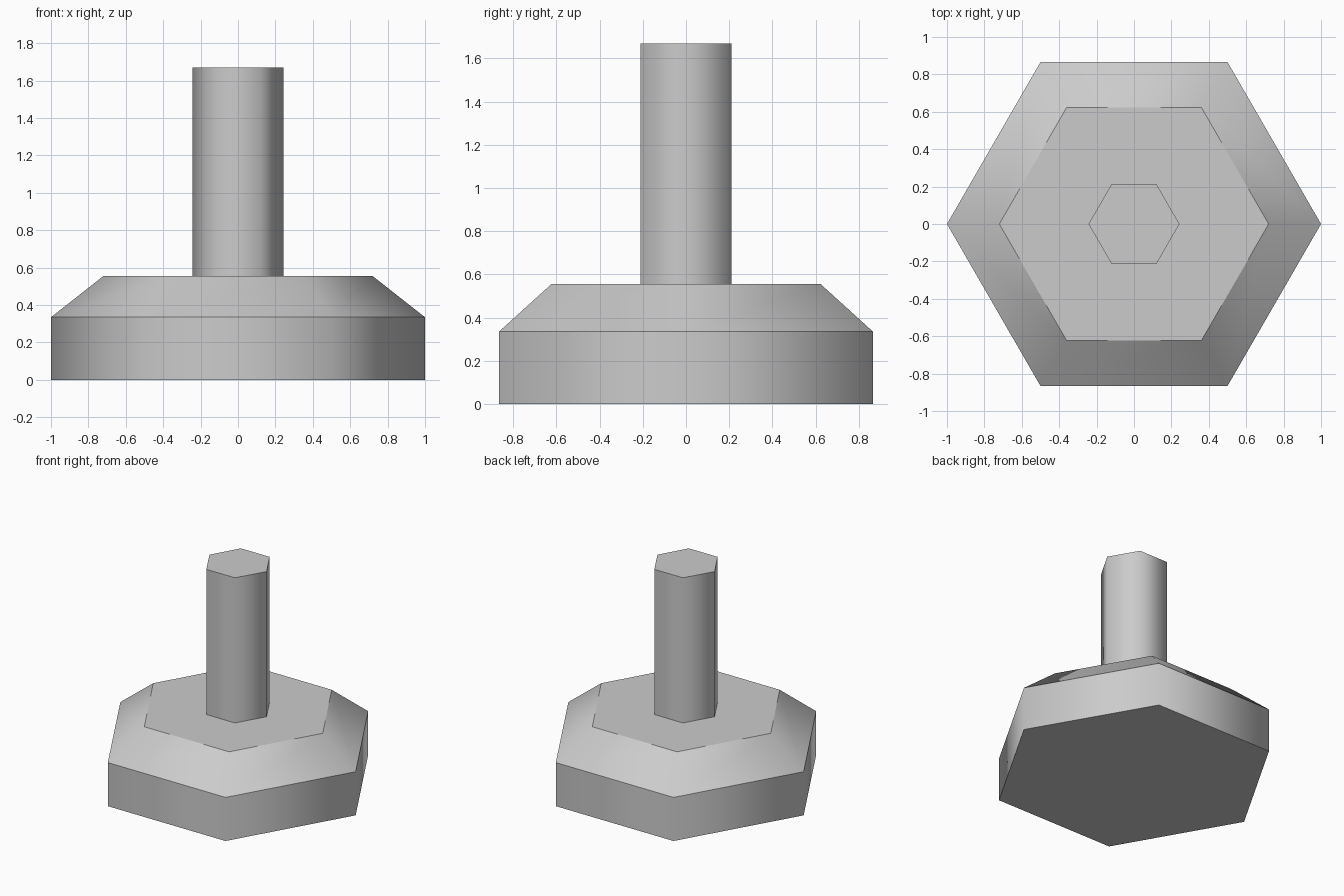
import bpy
import bmesh
from math import cos, sin, tau

SIDES = 6

cube = bpy.data.objects.get("Cube")
if cube:
    bpy.data.objects.remove(cube, do_unlink=True)

# Single grey material
grey = bpy.data.materials.new("light_grey")
grey.use_nodes = True
colour = (0.6, 0.6, 0.6, 1)
grey.diffuse_color = colour
grey.node_tree.nodes["Principled BSDF"].inputs["Base Color"].default_value = colour


def hex_part(name, profile):
    """Loft hexagonal rings through (radius, height) pairs and cap both ends."""
    bm = bmesh.new()
    rings = [[bm.verts.new((r * cos(tau * i / SIDES), r * sin(tau * i / SIDES), z))
              for i in range(SIDES)] for r, z in profile]
    for low, high in zip(rings, rings[1:]):
        for i in range(SIDES):
            j = (i + 1) % SIDES
            bm.faces.new((low[i], low[j], high[j], high[i])).smooth = True
    bm.faces.new(rings[0][::-1])
    bm.faces.new(rings[-1])

    # Walls blend around the corners, while every level rim stays sharp
    for edge in bm.edges:
        a, b = edge.verts
        edge.smooth = abs(a.co.z - b.co.z) > 0.01

    mesh = bpy.data.meshes.new(name)
    bm.to_mesh(mesh)
    bm.free()
    mesh.materials.append(grey)
    obj = bpy.data.objects.new(name, mesh)
    bpy.context.collection.objects.link(obj)
    return obj


# Wide foot with a sloped shoulder
hex_part("foot", [(1, 0), (1, 0.335), (0.72, 0.555)])

# Upright post standing on the foot
hex_part("post", [(0.243, 0.555), (0.243, 1.67)])
